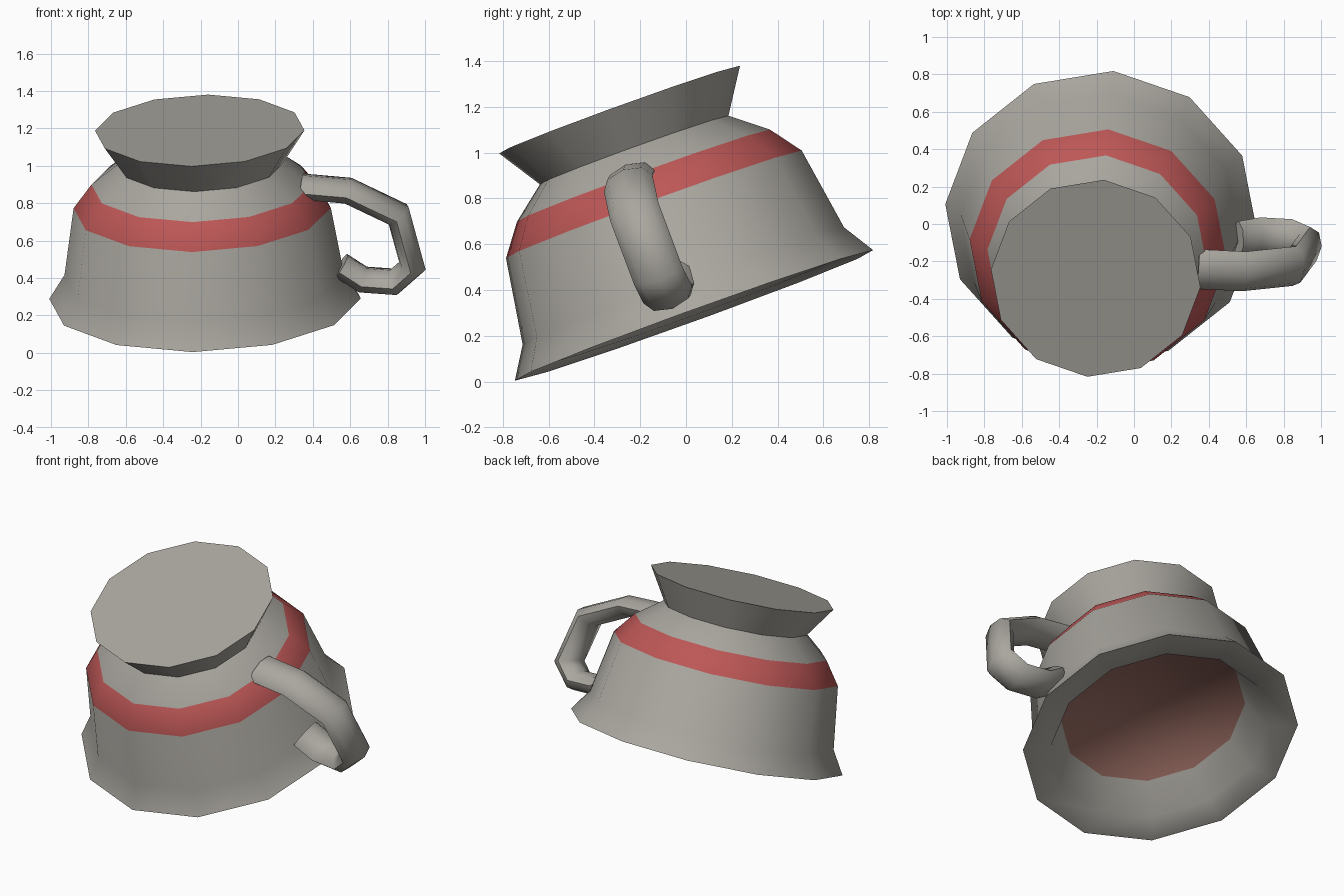
import bpy, bmesh
from math import cos, sin, tau, radians
from mathutils import Matrix, Vector

cube = bpy.data.objects.get("Cube")
if cube:
    bpy.data.objects.remove(cube, do_unlink=True)


def material(name, rgb):
    m = bpy.data.materials.new(name)
    m.use_nodes = True
    m.diffuse_color = (*rgb, 1)
    m.node_tree.nodes["Principled BSDF"].inputs["Base Color"].default_value = (*rgb, 1)
    return m


GREY = material("warm grey", (0.40, 0.383, 0.348))
RED = material("band red", (0.51, 0.096, 0.094))
BROWN = material("drink brown", (0.30, 0.14, 0.115))

# Tilted frame of the upturned cup: local z runs from the rim to the foot
axis = Vector((-0.03, -0.34, 0.94)).normalized()
back = Vector((0.079, 0.937, 0.341))
back = (back - axis * back.dot(axis)).normalized()
side = back.cross(axis)
FRAME = Matrix.Translation((-0.176, 0.035, 0.289)) @ Matrix((side, back, axis)).transposed().to_4x4()
SIDES = 12


def circle(radius, z, n=SIDES):
    return [Vector((radius * cos(tau * i / n), radius * sin(tau * i / n), z)) for i in range(n)]


def loft(name, rings, mats, band=None, start_mat=0):
    """Skin successive rings and cap both ends; 'band' is the strip in the second material."""
    bm = bmesh.new()
    loops = [[bm.verts.new(p) for p in ring] for ring in rings]
    for k, (a, b) in enumerate(zip(loops, loops[1:])):
        for i in range(len(a)):
            j = (i + 1) % len(a)
            face = bm.faces.new((a[i], a[j], b[j], b[i]))
            face.material_index = 1 if k == band else 0
    bm.faces.new(loops[0][::-1]).material_index = start_mat
    bm.faces.new(loops[-1])
    bmesh.ops.recalc_face_normals(bm, faces=bm.faces)
    mesh = bpy.data.meshes.new(name)
    bm.to_mesh(mesh)
    bm.free()
    for m in mats:
        mesh.materials.append(m)
    obj = bpy.data.objects.new(name, mesh)
    obj.matrix_world = FRAME
    bpy.context.collection.objects.link(obj)
    # Smooth the round surfaces, keep the creases
    for other in bpy.context.selected_objects:
        other.select_set(False)
    obj.select_set(True)
    bpy.context.view_layer.objects.active = obj
    bpy.ops.object.shade_smooth_by_angle(angle=radians(72))


# Cup body: drink surface, inner wall, lip, rim, flare, wall, red band, shoulder, neck, foot
profile = [(0.56, 0.225), (0.66, 0.02), (0.836, 0.0), (0.75, 0.137), (0.69, 0.516),
           (0.59, 0.65), (0.44, 0.769), (0.562, 0.957)]
loft("cup_body", [circle(r, z) for r, z in profile], [GREY, RED, BROWN], band=4, start_mat=2)

# Handle: flattened tube swept along a path in the cup's side plane
path = [Vector((x, 0, z)) for x, z in [(0.538, 0.642), (0.787, 0.618), (1.052, 0.48),
        (1.118, 0.185), (1.018, 0.094), (0.85, 0.107), (0.735, 0.188)]]
rings = []
for i, p in enumerate(path):
    before = (p - path[i - 1]).normalized() if i else (path[1] - p).normalized()
    after = (path[i + 1] - p).normalized() if i < len(path) - 1 else before
    tangent = (before + after).normalized()
    across = Vector((-tangent.z, 0, tangent.x)) * 0.064 / tangent.dot(before)
    lean = 0.006 - 0.03 * p.z
    rings.append([p + across * c.x + Vector((0, 0.113 * c.y + lean, 0)) for c in circle(1, 0, 8)])
loft("handle", rings, [GREY])
